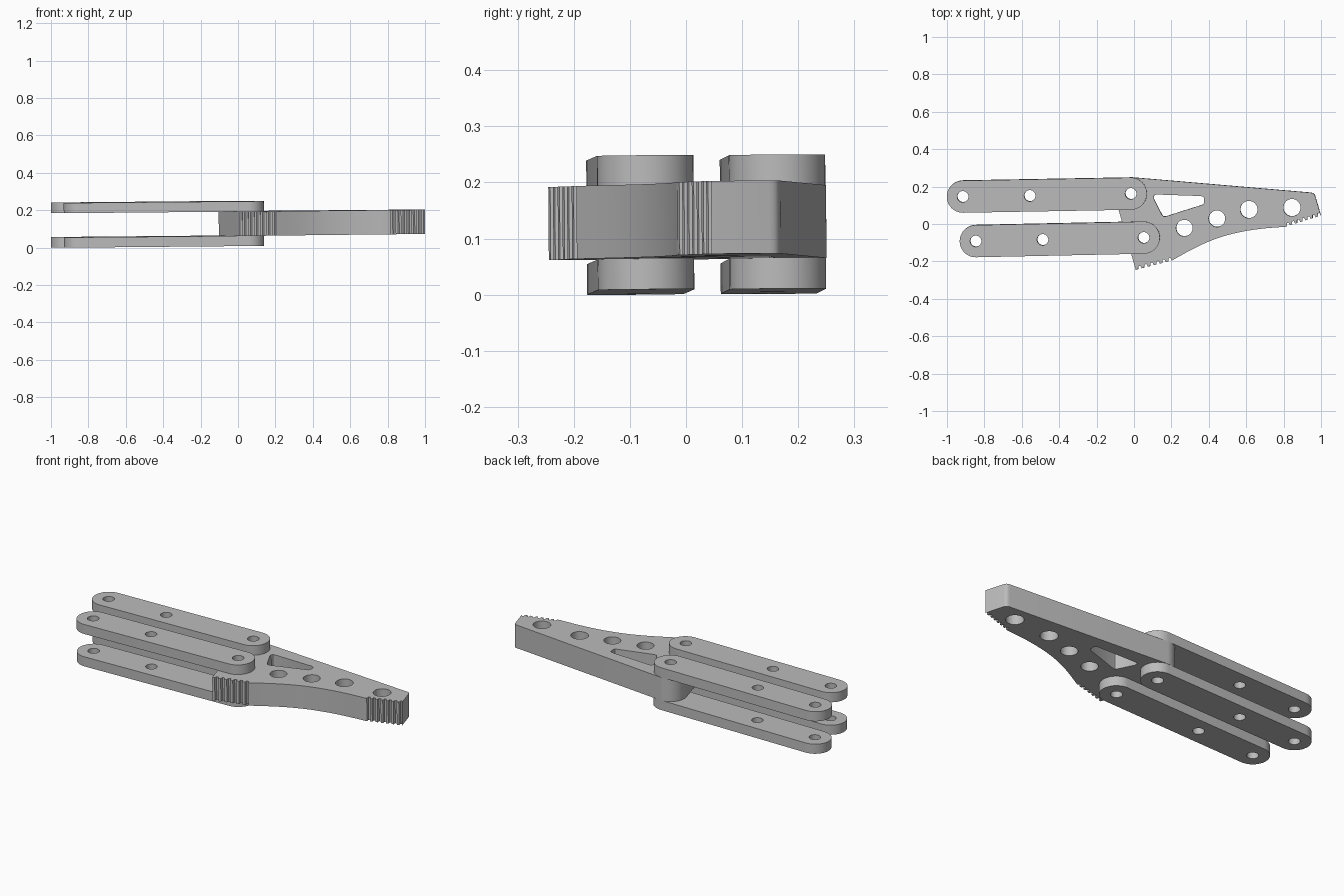
import bpy
import bmesh
from math import cos, sin, pi, atan2, radians
from mathutils import Vector

if "Cube" in bpy.data.objects:
    bpy.data.objects.remove(bpy.data.objects["Cube"], do_unlink=True)

GREY = (0.5, 0.5, 0.5, 1)
metal = bpy.data.materials.new("plain grey")
metal.use_nodes = True
metal.diffuse_color = GREY
metal.node_tree.nodes["Principled BSDF"].inputs["Base Color"].default_value = GREY

TILT = (0.008, -0.009, 0)   # the whole assembly leans very slightly
MID = 0.1285                # height of the middle plane
HALF = 0.065                # half the thickness of the finger
LINK = 0.0545               # thickness of a link
PIN = 0.03                  # radius of the pivot holes


def arc(c, r, a0, a1, n=24):
    return [(c[0] + r * cos(a0 + (a1 - a0) * i / n),
             c[1] + r * sin(a0 + (a1 - a0) * i / n)) for i in range(n + 1)]


def circle(c, r):
    return arc(c, r, 0, 2 * pi, 32)[:-1]


def plate(name, loops, z0, z1):
    """Extrude an outline with holes into a flat plate."""
    bm = bmesh.new()
    edges = []
    for loop in loops:
        vs = [bm.verts.new((x, y, z0)) for x, y in loop]
        edges += [bm.edges.new((v, vs[i - 1])) for i, v in enumerate(vs)]
    bmesh.ops.triangle_fill(bm, edges=edges, use_beauty=True, normal=(0, 0, 1))
    top = bmesh.ops.extrude_face_region(bm, geom=bm.faces[:], use_keep_orig=True)
    moved = [g for g in top["geom"] if isinstance(g, bmesh.types.BMVert)]
    bmesh.ops.translate(bm, verts=moved, vec=(0, 0, z1 - z0))
    bmesh.ops.recalc_face_normals(bm, faces=bm.faces[:])
    mesh = bpy.data.meshes.new(name)
    bm.to_mesh(mesh)
    bm.free()
    mesh.materials.append(metal)
    ob = bpy.data.objects.new(name, mesh)
    bpy.context.collection.objects.link(ob)
    ob.location.z = MID
    ob.rotation_euler = TILT
    bpy.ops.object.select_all(action="DESELECT")
    ob.select_set(True)
    bpy.context.view_layer.objects.active = ob
    bpy.ops.object.shade_smooth_by_angle(angle=radians(30))
    return ob


def teeth(a, b, n, depth):
    """Row of gripping teeth from a to b, cut to the left of the direction."""
    a, b = Vector(a), Vector(b)
    step = (b - a) / n
    inward = Vector((-step.y, step.x)).normalized() * depth
    pts = []
    for i in range(n):
        p = a + step * i
        pts += [p, p + step * 0.4, p + step * 0.55 + inward, p + step * 0.9 + inward]
    return [tuple(p) for p in pts + [b]]


def bezier(p0, p1, p2, p3, n=20):
    pts = []
    for i in range(1, n):
        t = i / n
        s = 1 - t
        pts.append(tuple(s**3 * u + 3 * s * s * t * v + 3 * s * t * t * w + t**3 * q
                         for u, v, w, q in zip(p0, p1, p2, p3)))
    return pts


# Parallel links: a plate above and below the finger for each pivot line
rear = [(-0.914, 0.147), (-0.556, 0.152), (-0.016, 0.163)]
front = [(-0.845, -0.091), (-0.487, -0.083), (0.053, -0.072)]
for label, holes in (("rear", rear), ("front", front)):
    a, b = holes[0], holes[-1]
    d = atan2(b[1] - a[1], b[0] - a[0])
    outline = arc(b, 0.086, d - pi / 2, d + pi / 2) + arc(a, 0.086, d + pi / 2, d + 1.5 * pi)
    loops = [outline] + [circle(h, PIN) for h in holes]
    plate(label + "_upper_link", loops, HALF, HALF + LINK)
    plate(label + "_lower_link", loops, -HALF - LINK, -HALF)

# Finger: rounded heel, curved underside between two toothed grips
heel, grip_end, tip_start, tip = (0.01, -0.245), (0.203, -0.195), (0.807, -0.015), (1.0, 0.045)
outline = teeth(heel, grip_end, 6, 0.016)
outline += bezier(grip_end, (0.37, -0.1), (0.49, -0.03), tip_start)
outline += teeth(tip_start, tip, 7, 0.016)
outline += bezier((0.972, 0.14), (0.965, 0.165), (0.96, 0.167), (0.935, 0.169), 8)
outline += arc(rear[-1], 0.087, radians(85), radians(196))

# Lightening holes and the rounded triangular window
window = [(0.106, 0.148), (0.112, 0.156), (0.125, 0.158), (0.36, 0.15), (0.372, 0.145),
          (0.376, 0.135), (0.376, 0.115), (0.372, 0.106), (0.362, 0.102),
          (0.17, 0.041), (0.158, 0.041), (0.15, 0.05), (0.107, 0.135)]
rounds = [((0.27, -0.021), 0.044), ((0.444, 0.029), 0.044),
          ((0.615, 0.078), 0.046), ((0.845, 0.088), 0.046)]
loops = [outline, window] + [circle(c, r) for c, r in rounds]
loops += [circle(rear[-1], PIN), circle(front[-1], PIN)]
plate("gripper_finger", loops, -HALF, HALF)
